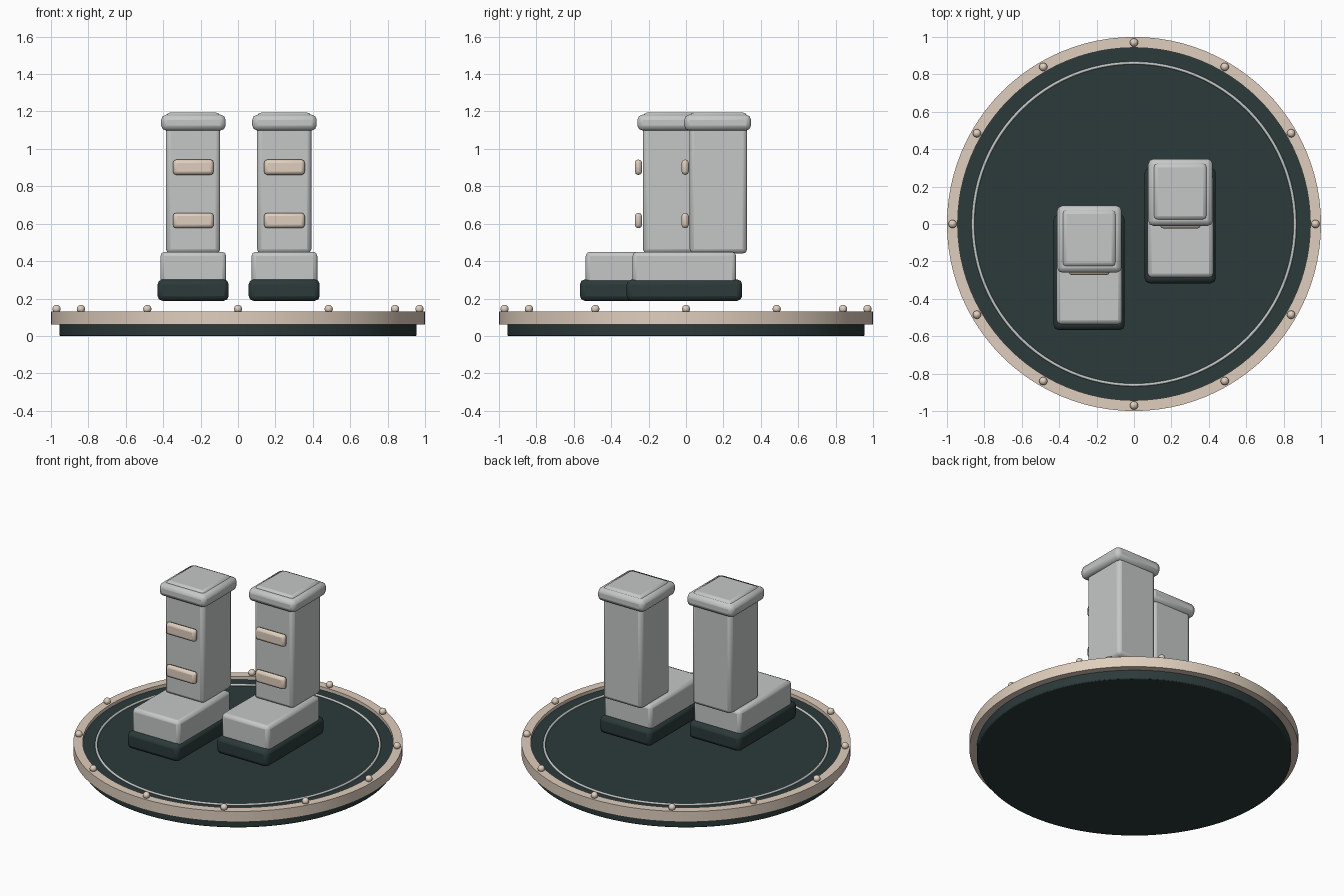
import bpy, bmesh, math

if "Cube" in bpy.data.objects:
    bpy.data.objects.remove(bpy.data.objects["Cube"])


def material(name, rgb):
    m = bpy.data.materials.new(name)
    m.diffuse_color = (*rgb, 1)
    m.use_nodes = True
    m.node_tree.nodes["Principled BSDF"].inputs["Base Color"].default_value = m.diffuse_color
    return m


GREY = material("light grey", (0.56, 0.575, 0.57))
TAN = material("warm tan", (0.74, 0.62, 0.51))
DARK = material("dark teal", (0.025, 0.042, 0.042))
FLOOR = 0.108


def finish(obj, name, mat, angle=35):
    obj.name = name
    obj.data.materials.append(mat)
    bpy.ops.object.select_all(action='DESELECT')
    obj.select_set(True)
    bpy.context.view_layer.objects.active = obj
    bpy.ops.object.shade_smooth_by_angle(angle=math.radians(angle))
    return obj


def box(name, mat, x, y, z, bevel):
    """Rounded box between (min, max) pairs on each axis."""
    bpy.ops.mesh.primitive_cube_add(size=1)
    obj = bpy.context.object
    for v in obj.data.vertices:
        for i, (lo, hi) in enumerate((x, y, z)):
            v.co[i] = hi if v.co[i] > 0 else lo
    mod = obj.modifiers.new("rounding", 'BEVEL')
    mod.width = bevel
    mod.segments = 2
    return finish(obj, name, mat, 25)


def lathe(name, mat, profile, steps=96):
    """Spin a closed (radius, height) profile around z."""
    bm = bmesh.new()
    rings = [[bm.verts.new((r * math.cos(a), r * math.sin(a), z)) for r, z in profile]
             for a in (2 * math.pi * i / steps for i in range(steps))]
    n = len(profile)
    for i in range(steps):
        a, b = rings[i], rings[(i + 1) % steps]
        for j in range(n):
            k = (j + 1) % n
            bm.faces.new((a[j], b[j], b[k], a[k]))
    bmesh.ops.recalc_face_normals(bm, faces=bm.faces)
    mesh = bpy.data.meshes.new(name)
    bm.to_mesh(mesh)
    bm.free()
    obj = bpy.data.objects.new(name, mesh)
    bpy.context.collection.objects.link(obj)
    return finish(obj, name, mat)


# Round base
bpy.ops.mesh.primitive_cylinder_add(vertices=96, radius=0.955, depth=FLOOR, location=(0, 0, FLOOR / 2))
base = bpy.context.object
bev = base.modifiers.new("edge", 'BEVEL')
bev.width = 0.006
bev.segments = 2
finish(base, "base_disc", DARK)

# Raised rim and thin inlaid circle
lathe("base_rim", TAN, [(0.943, 0.06), (1.0, 0.06), (1.0, 0.13), (0.943, 0.13)])
lathe("inlay_circle", GREY, [(0.861 + 0.008 * math.cos(t), FLOOR + 0.003 + 0.008 * math.sin(t))
                             for t in (math.tau * k / 12 for k in range(12))])

# Rim studs
for i in range(12):
    a = math.tau * i / 12
    bpy.ops.mesh.primitive_uv_sphere_add(segments=16, ring_count=10, radius=0.022,
                                         location=(0.97 * math.cos(a), 0.97 * math.sin(a), 0.144))
    finish(bpy.context.object, f"rim_stud_{i + 1}", TAN)


# Pair of boots, one stepping forward
def boot(side, dx, dy):
    def part(name, mat, x, y, z, bevel):
        box(f"{side}_{name}", mat, [v + dx for v in x], [v + dy for v in y], z, bevel)

    part("sole", DARK, (-0.43, -0.05), (-0.567, 0.05), (0.188, 0.302), 0.026)
    part("foot", GREY, (-0.414, -0.063), (-0.536, 0.018), (0.27, 0.45), 0.022)
    part("shaft", GREY, (-0.385, -0.095), (-0.23, 0.077), (0.44, 1.195), 0.024)
    part("cuff", GREY, (-0.411, -0.066), (-0.26, 0.098), (1.098, 1.183), 0.028)
    for n, z in enumerate((0.617, 0.902)):
        part(f"strap_{n + 1}", TAN, (-0.348, -0.13), (-0.274, -0.235), (z - 0.041, z + 0.041), 0.018)


boot("left", 0, 0)
boot("right", 0.487, 0.25)
